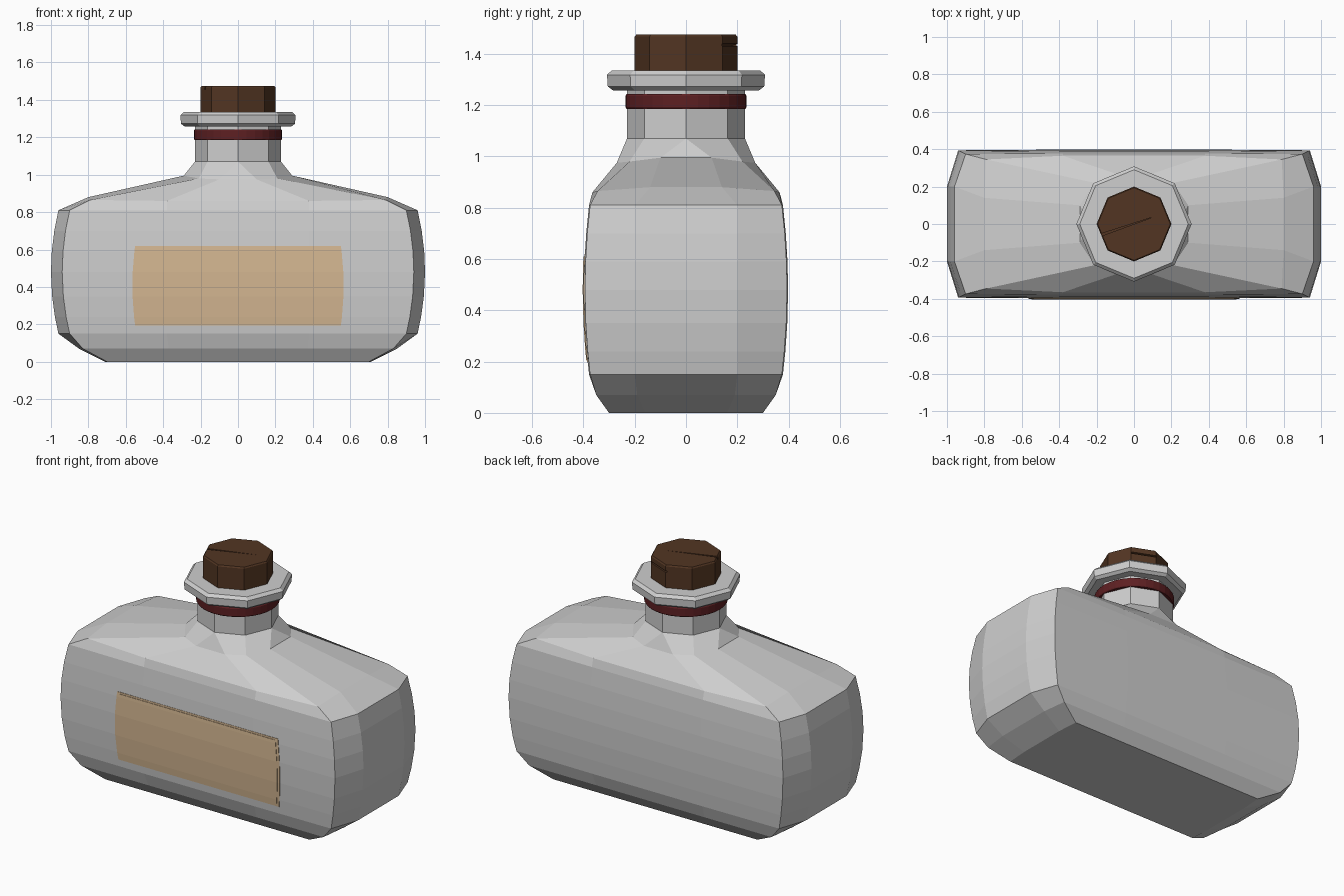
import bpy, bmesh, math
from mathutils import Matrix

if "Cube" in bpy.data.objects:
    bpy.data.objects.remove(bpy.data.objects["Cube"])

def material(name, rgb):
    m = bpy.data.materials.new(name)
    m.diffuse_color = (*rgb, 1)
    m.use_nodes = True
    m.node_tree.nodes["Principled BSDF"].inputs["Base Color"].default_value = m.diffuse_color
    return m

GLASS = material("pale_grey_glass", (0.62, 0.62, 0.62))
PAPER = material("tan_paper", (0.67, 0.48, 0.29))
CORK = material("brown_cork", (0.085, 0.036, 0.016))
WAX = material("dark_red_band", (0.11, 0.014, 0.016))

def finish(bm, name, mat):
    bmesh.ops.remove_doubles(bm, verts=bm.verts, dist=1e-5)
    bmesh.ops.recalc_face_normals(bm, faces=bm.faces)
    me = bpy.data.meshes.new(name)
    bm.to_mesh(me)
    bm.free()
    me.materials.append(mat)
    ob = bpy.data.objects.new(name, me)
    bpy.context.collection.objects.link(ob)
    return ob

def loft(rings, name, mat):
    """Skin a stack of equal-length rings and cap both ends."""
    bm = bmesh.new()
    vs = [[bm.verts.new(p) for p in r] for r in rings]
    n = len(rings[0])
    for a, b in zip(vs, vs[1:]):
        for i in range(n):
            j = (i + 1) % n
            bm.faces.new((a[i], a[j], b[j], b[i]))
    bm.faces.new(vs[0][::-1])
    bm.faces.new(vs[-1])
    return finish(bm, name, mat)

def lathe(profile, sides, name, mat):
    return loft([[(r * math.cos(math.tau * i / sides),
                   r * math.sin(math.tau * i / sides), z) for i in range(sides)]
                 for r, z in profile], name, mat)

def ring(end, corner, front):
    """Twelve-sided ring from its three corner points in one quarter."""
    q = [end, corner, front]
    def m(pts, sx, sy):
        return [(x * sx, y * sy, z) for x, y, z in pts]
    return m(q, 1, 1) + m(q[::-1], -1, 1) + m(q, -1, -1) + m(q[::-1], 1, -1)

# Body: flat base, bulging middle, sloping shoulders, then round to the neck
def bulge(z):
    return 1 - ((z - 0.48) / 0.33) ** 2

def depth(z):
    return 0.378 + 0.02 * bulge(z)

rings = [ring((0.71, 0.16, 0), (0.70, 0.30, 0), (0.36, 0.30, 0)),
         ring((0.85, 0.19, 0.07), (0.83, 0.35, 0.07), (0.37, 0.35, 0.07))]
LEVELS = [0.15, 0.24, 0.35, 0.48, 0.59, 0.70, 0.81]
for z in LEVELS:
    b, d = bulge(z), depth(z)
    rings.append(ring((0.96 + 0.04 * b, 0.2, z),
                      (0.90 + 0.04 * b, d - 0.004, z), (0.38, d, z)))
s = 0.23 * math.sqrt(0.5)
rings += [ring((0.80, 0.14, 0.88), (0.79, 0.345, 0.865), (0.38, 0.365, 0.86)),
          ring((0.29, 0.10, 0.995), (0.21, 0.22, 0.98), (0.10, 0.27, 0.975)),
          ring((0.23, 0, 1.07), (s, s, 1.07), (0, 0.23, 1.07)),
          ring((0.23, 0, 1.29), (s, s, 1.29), (0, 0.23, 1.29))]
loft(rings, "bottle_body", GLASS)

# Octagonal lip
lathe([(0.22, 1.26), (0.285, 1.258), (0.305, 1.273), (0.308, 1.318),
       (0.29, 1.335), (0.19, 1.335)], 8, "bottle_lip", GLASS)

# Red band round the neck
lathe([(0.20, 1.185), (0.232, 1.185), (0.236, 1.192), (0.236, 1.236),
       (0.232, 1.243), (0.20, 1.243)], 32, "neck_band", WAX)

# Octagonal cork with two cracks cut into it
cork = lathe([(0.19, 1.30), (0.20, 1.31), (0.20, 1.467), (0.194, 1.475)],
             8, "cork", CORK)

def crack(name, outline, height, matrix):
    r = [[(x, y, z) for x, y in outline] for z in (-height, height)]
    ob = loft(r, name, CORK)
    ob.matrix_world = matrix
    ob.hide_render = True
    ob.hide_set(True)
    mod = cork.modifiers.new(name, 'BOOLEAN')
    mod.operation = 'DIFFERENCE'
    mod.object = ob

wedge = [(0.0, 0.0), (0.34, -0.007), (0.34, 0.007)]
crack("top_crack_cutter", wedge, 0.02,
      Matrix.Translation((0.11, 0.04, 1.475)) @ Matrix.Rotation(math.radians(199), 4, 'Z'))
side = [(0.0, 0.0), (0.12, -0.012), (0.12, 0.012)]
crack("side_crack_cutter", side, 0.08,
      Matrix.Translation((0.05, 0.13, 1.425)) @ Matrix.Rotation(math.radians(67), 4, 'Z')
      @ Matrix.Rotation(math.radians(90), 4, 'X') @ Matrix.Rotation(math.radians(12), 4, 'Z'))

# Paper label: thin plate following the bulge of the front
def surface(z):
    for a, b in zip(LEVELS, LEVELS[1:]):
        if a <= z <= b:
            t = (z - a) / (b - a)
            return depth(a) * (1 - t) + depth(b) * t

def label(name, half, z0, z1, lift):
    rows = [z0] + [z for z in LEVELS if z0 < z < z1] + [z1]
    mid = (z0 + z1) / 2
    out = []
    for z in rows:
        w = half - 0.015 * (2 * (z - mid) / (z1 - z0)) ** 2
        y = surface(z)
        out.append([(-w, -y - lift, z), (w, -y - lift, z),
                    (w, -y + 0.006, z), (-w, -y + 0.006, z)])
    loft(out, name, PAPER)

label("label_border", 0.565, 0.195, 0.62, 0.002)
label("label_face", 0.55, 0.205, 0.61, 0.005)
